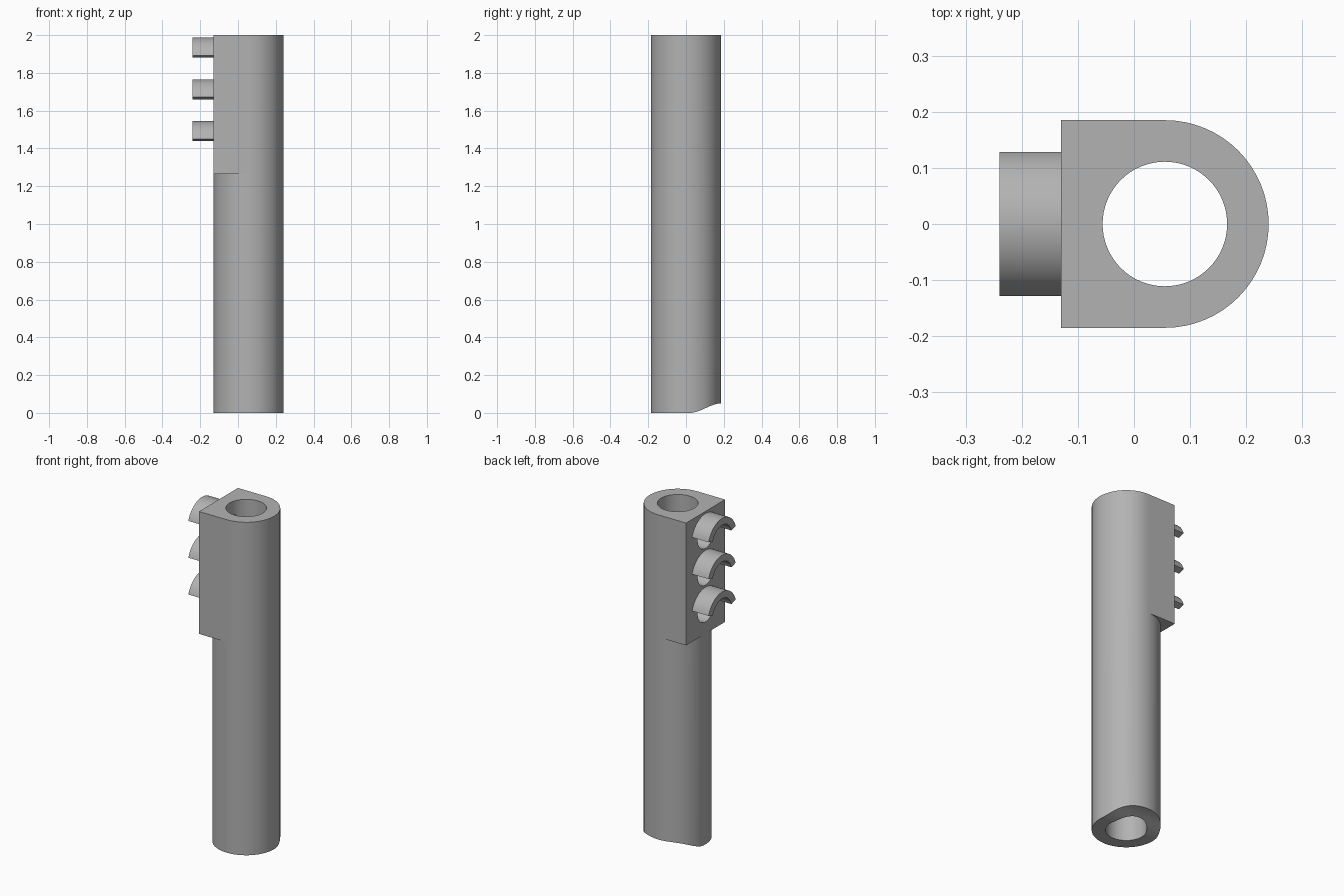
import bpy, bmesh, math
from mathutils import Matrix, Vector

if "Cube" in bpy.data.objects:
    bpy.data.objects.remove(bpy.data.objects["Cube"], do_unlink=True)

AXIS_X, OUTER, BORE, TOP = 0.055, 0.185, 0.111, 2.0
WALL_X = AXIS_X - OUTER
HOOD_R, HOOD_IN, HOOD_LEN, HOOD_ANGLE = 0.134, 0.093, 0.11, math.radians(73)
PORT_Z = [1.853 - 0.221 * i for i in range(3)]

grey = bpy.data.materials.new("plain grey")
grey.use_nodes = True
grey.diffuse_color = (0.45, 0.45, 0.45, 1)
grey.node_tree.nodes["Principled BSDF"].inputs["Base Color"].default_value = grey.diffuse_color


def make(name, bm):
    bmesh.ops.recalc_face_normals(bm, faces=bm.faces)
    mesh = bpy.data.meshes.new(name)
    bm.to_mesh(mesh)
    bm.free()
    mesh.materials.append(grey)
    ob = bpy.data.objects.new(name, mesh)
    bpy.context.collection.objects.link(ob)
    return ob


def cylinder(name, radius, depth, matrix, segments=64):
    bm = bmesh.new()
    bmesh.ops.create_cone(bm, cap_ends=True, segments=segments, radius1=radius,
                          radius2=radius, depth=depth, matrix=matrix)
    return make(name, bm)


def extrude_x(name, profile, x0, x1):
    """Extrude a closed (y, z) outline along x."""
    bm = bmesh.new()
    face = bm.faces.new([bm.verts.new((x0, y, z)) for y, z in profile])
    out = bmesh.ops.extrude_face_region(bm, geom=[face])["geom"]
    verts = [v for v in out if isinstance(v, bmesh.types.BMVert)]
    bmesh.ops.translate(bm, verts=verts, vec=(x1 - x0, 0, 0))
    return make(name, bm)


def boolean(target, tool, operation):
    mod = target.modifiers.new(operation.lower(), "BOOLEAN")
    mod.operation, mod.object, mod.solver = operation, tool, "EXACT"
    activate(target)
    bpy.ops.object.modifier_apply(modifier=mod.name)
    bpy.data.objects.remove(tool, do_unlink=True)


def activate(ob):
    bpy.ops.object.select_all(action="DESELECT")
    ob.select_set(True)
    bpy.context.view_layer.objects.active = ob


def smooth(ob):
    activate(ob)
    bpy.ops.object.shade_smooth_by_angle(angle=math.radians(30))


# Tube with a square-backed upper block
mid = Matrix.Translation((AXIS_X, 0, TOP / 2))
body = cylinder("tube_body", OUTER, TOP, mid)
block_low = 1.265
block = extrude_x("block", [(-OUTER, block_low), (OUTER, block_low),
                            (OUTER, TOP), (-OUTER, TOP)], WALL_X, AXIS_X)
boolean(body, block, "UNION")

# Through bore
boolean(body, cylinder("bore_cutter", BORE, TOP + 0.2, mid), "DIFFERENCE")

# S-shaped scoop under the back of the lower end
curve = []
for i in range(17):
    t = i / 16
    curve.append((0.02 + 0.165 * t, 0.05 * t * t * (3 - 2 * t)))
scoop = extrude_x("scoop_cutter", curve + [(0.3, 0.05), (0.3, -0.1), (0.02, -0.1)], -0.4, 0.5)
boolean(body, scoop, "DIFFERENCE")

# Side ports from the flat wall into the bore
for z in PORT_Z:
    turn = Matrix.Translation((WALL_X + 0.05, 0, z)) @ Matrix.Rotation(math.pi / 2, 4, "Y")
    boolean(body, cylinder("port_cutter", 0.075, 0.24, turn, 48), "DIFFERENCE")
smooth(body)

# Arched hood above each port
steps = 32
angles = [HOOD_ANGLE * (2 * i / steps - 1) for i in range(steps + 1)]
for n, z in enumerate(PORT_Z):
    outline = [(HOOD_R * math.sin(a), z + HOOD_R * math.cos(a)) for a in angles]
    outline += [(HOOD_IN * math.sin(a), z + HOOD_IN * math.cos(a)) for a in reversed(angles)]
    smooth(extrude_x(f"port_hood_{n + 1}", outline, WALL_X - HOOD_LEN, WALL_X))
